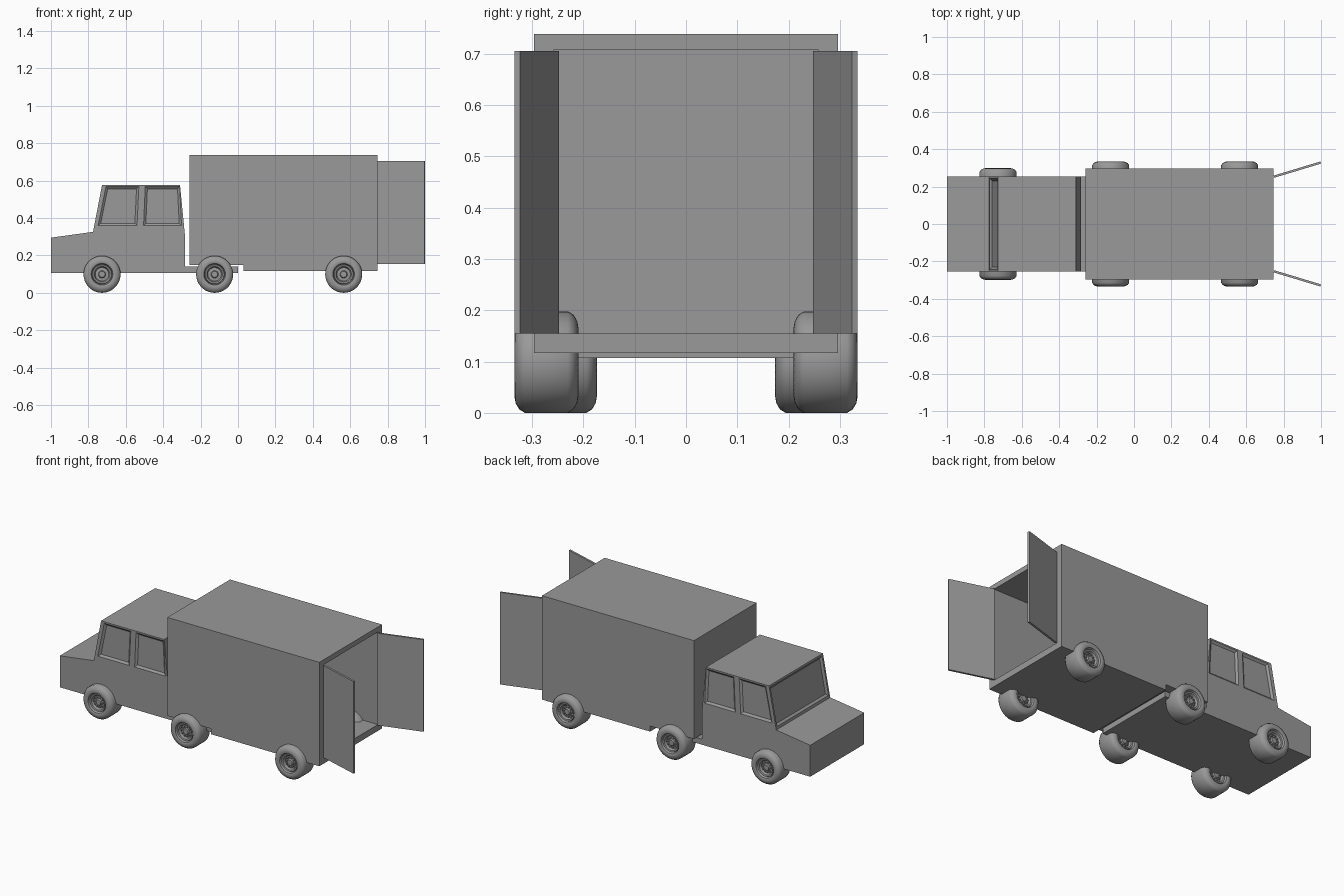
import bpy, bmesh, math
from mathutils import Vector, Matrix

if "Cube" in bpy.data.objects:
    bpy.data.objects.remove(bpy.data.objects["Cube"])

grey = bpy.data.materials.new("plain_grey")
grey.diffuse_color = (0.32, 0.32, 0.32, 1)
grey.use_nodes = True
grey.node_tree.nodes["Principled BSDF"].inputs["Base Color"].default_value = grey.diffuse_color


def finish(bm, name):
    bmesh.ops.recalc_face_normals(bm, faces=bm.faces)
    me = bpy.data.meshes.new(name)
    bm.to_mesh(me)
    bm.free()
    me.materials.append(grey)
    ob = bpy.data.objects.new(name, me)
    bpy.context.collection.objects.link(ob)
    return ob


def prism(name, profile, y0, y1):
    """Extrude an x-z profile from y0 to y1."""
    bm = bmesh.new()
    face = bm.faces.new([bm.verts.new((x, y0, z)) for x, z in profile])
    ext = bmesh.ops.extrude_face_region(bm, geom=[face])["geom"]
    moved = [v for v in ext if isinstance(v, bmesh.types.BMVert)]
    bmesh.ops.translate(bm, verts=moved, vec=(0, y1 - y0, 0))
    return finish(bm, name)


def box(name, x0, x1, y0, y1, z0, z1):
    return prism(name, [(x0, z0), (x1, z0), (x1, z1), (x0, z1)], y0, y1)


# cab body, and the flat bed behind it that carries the trailer
cab = prism("cab", [(-1, 0.107), (-1, 0.295), (-0.775, 0.326), (-0.727, 0.577),
                    (-0.31, 0.577), (-0.283, 0.30), (-0.283, 0.107)], -0.255, 0.255)
box("coupling_bed", -0.283, 0.0, -0.255, 0.255, 0.107, 0.14)


def window(name, corners, normal, inset=0.012, depth=0.01):
    """Cut a window recess with sloping edges into the cab."""
    pts = [Vector(c) for c in corners]
    n = Vector(normal).normalized()
    inner = []
    for i, p in enumerate(pts):
        a = (pts[i - 1] - p).normalized()
        b = (pts[(i + 1) % 4] - p).normalized()
        inner.append(p + (a + b) * inset - n * depth)
    bm = bmesh.new()
    rings = [[bm.verts.new(p) for p in ring]
             for ring in ([p + n * 0.01 for p in pts], pts, inner)]
    bm.faces.new(rings[0])
    bm.faces.new(rings[2])
    for lo, hi in zip(rings, rings[1:]):
        for i in range(4):
            j = (i + 1) % 4
            bm.faces.new((lo[i], lo[j], hi[j], hi[i]))
    cutter = finish(bm, name + "_cutter")
    cutter.hide_render = True
    cutter.hide_viewport = True
    cutter.display_type = 'WIRE'
    mod = cab.modifiers.new(name, 'BOOLEAN')
    mod.operation = 'DIFFERENCE'
    mod.solver = 'EXACT'
    mod.object = cutter


side_windows = {
    "front_window": [(-0.748, 0.36), (-0.54, 0.36), (-0.53, 0.568), (-0.706, 0.568)],
    "rear_window": [(-0.505, 0.36), (-0.302, 0.36), (-0.312, 0.568), (-0.496, 0.568)],
}
for side, s in (("right", -1), ("left", 1)):
    for name, quad in side_windows.items():
        window(f"{side}_{name}", [(x, 0.255 * s, z) for x, z in quad], (0, s, 0))
low, high = (-0.772, 0.3417), (-0.729, 0.5665)
window("windscreen", [(low[0], -0.243, low[1]), (low[0], 0.243, low[1]),
                      (high[0], 0.243, high[1]), (high[0], -0.243, high[1])],
       (-0.251, 0, 0.048))

# cargo box: stepped floor, walls, roof, open at the back
prism("cargo_floor", [(-0.26, 0.15), (0.03, 0.15), (0.03, 0.117), (0.745, 0.117),
                      (0.745, 0.155), (-0.26, 0.155)], -0.296, 0.296)
box("cargo_roof", -0.26, 0.745, -0.296, 0.296, 0.708, 0.738)
box("cargo_front_wall", -0.26, -0.23, -0.296, 0.296, 0.155, 0.708)
for side, s in (("right", -1), ("left", 1)):
    box(f"cargo_{side}_wall", -0.26, 0.745, 0.257 * s, 0.296 * s, 0.155, 0.708)

# open rear doors, swung slightly outwards
for side, s in (("right", -1), ("left", 1)):
    door = box(f"{side}_rear_door", 0, 0.262, -0.006, 0.006, 0.155, 0.705)
    door.matrix_world = (Matrix.Translation((0.748, 0.253 * s, 0))
                         @ Matrix.Rotation(s * math.radians(16.8), 4, 'Z'))

# wheels: turned tyre and rim profile (radius, half width), with a ring of studs
HALF = [(0, 0.046), (0.016, 0.046), (0.02, 0.038), (0.036, 0.036), (0.042, 0.05),
        (0.05, 0.052), (0.053, 0.047), (0.058, 0.059), (0.066, 0.0625),
        (0.08, 0.06), (0.092, 0.053), (0.099, 0.042)]


def wheel(name, x, y):
    bm = bmesh.new()
    profile = HALF + [(r, -h) for r, h in reversed(HALF)]
    verts = [bm.verts.new((r, h, 0)) for r, h in profile]
    edges = [bm.edges.new(pair) for pair in zip(verts, verts[1:])]
    bmesh.ops.spin(bm, geom=verts + edges, cent=(0, 0, 0), axis=(0, 1, 0),
                   angle=2 * math.pi, steps=36, use_duplicate=False)
    bmesh.ops.remove_doubles(bm, verts=bm.verts, dist=1e-5)
    for i in range(10):
        a = i * math.pi / 5
        for s in (-1, 1):
            place = (Matrix.Translation((0.028 * math.cos(a), 0.038 * s, 0.028 * math.sin(a)))
                     @ Matrix.Rotation(math.pi / 2, 4, 'X'))
            bmesh.ops.create_cone(bm, cap_ends=True, segments=8, radius1=0.004,
                                  radius2=0.004, depth=0.012, matrix=place)
    ob = finish(bm, name)
    ob.location = (x, y, 0.099)
    bpy.ops.object.select_all(action='DESELECT')
    ob.select_set(True)
    bpy.context.view_layer.objects.active = ob
    bpy.ops.object.shade_smooth_by_angle(angle=math.radians(35))


for axle, x, y in (("front", -0.727, 0.236), ("middle", -0.125, 0.272), ("rear", 0.565, 0.272)):
    for side, s in (("right", -1), ("left", 1)):
        wheel(f"{axle}_{side}_wheel", x, y * s)
